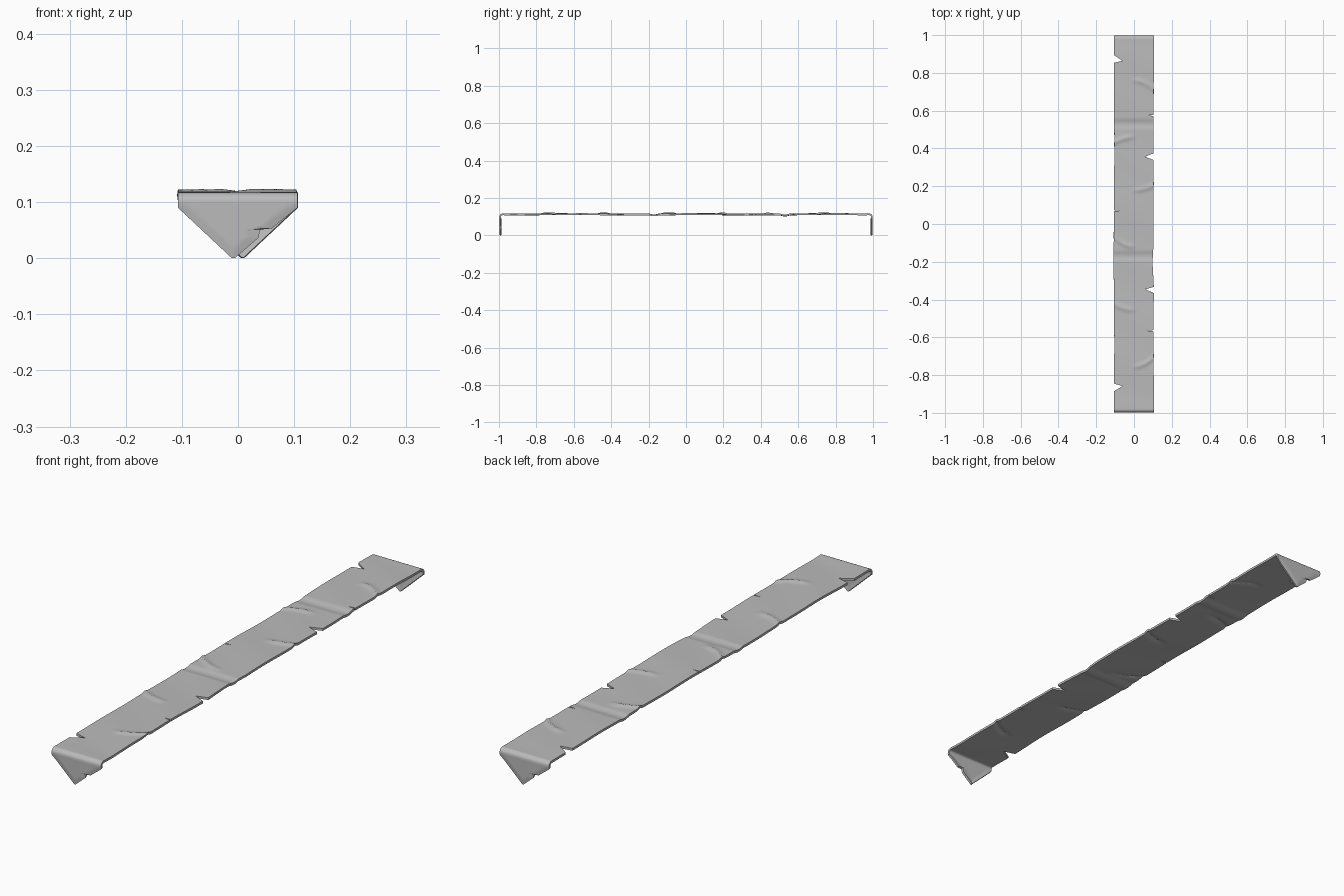
import bpy, bmesh, math

cube = bpy.data.objects.get("Cube")
if cube:
    bpy.data.objects.remove(cube)

HALF, TOP, RADIUS, THICK = 0.98, 0.117, 0.018, 0.009
ARC = RADIUS * math.pi / 2
DROP = TOP - RADIUS
END = HALF + ARC + DROP          # length along the sheet to the pointed tip
COLUMNS = 28


def interpolate(points, s):
    for (s0, x0), (s1, x1) in zip(points, points[1:]):
        if s <= s1:
            return x0 + (x1 - x0) * (s - s0) / (s1 - s0)
    return points[-1][1]


# Outline of the pointed hanging ends, as (height, x)
plain_side = [(0, -0.011), (0.09, -0.107)]
torn_side = [(0, -0.006), (0.036, 0.036), (0.051, 0.04), (0.053, 0.06), (0.09, 0.106)]


def front(side):
    return [(z - END, x) for z, x in side]


def back(side):
    return [(END - z, -x) for z, x in reversed(side)]


def notch(y, edge, tip, below, above, lean=0.0):
    return [(y - below, edge), (y + lean, tip), (y + above, edge)]


# Long edges, with torn notches and fine slits
left_edge = (front(plain_side)
             + notch(-0.858, -0.107, -0.06, 0.028, 0.013)
             + [(-0.65, -0.104), (-0.2, -0.108)]
             + notch(0.07, -0.106, -0.078, 0.003, 0.003)
             + [(0.4, -0.104)]
             + notch(0.863, -0.107, -0.06, 0.009, 0.032)
             + back(torn_side))
right_edge = (front(torn_side)
              + notch(-0.565, 0.103, 0.072, 0.003, 0.003)
              + notch(-0.346, 0.105, 0.06, 0.02, 0.013)
              + [(-0.2, 0.098), (-0.1, 0.104)]
              + notch(0.356, 0.104, 0.058, 0.017, 0.019)
              + notch(0.575, 0.103, 0.07, 0.003, 0.003)
              + back(plain_side))

# Curved creases: y at the centre line, y at the edge, and side
creases = [(0.76, 0.71, 1), (0.46, 0.43, -1), (0.18, 0.205, 1),
           (-0.12, -0.07, -1), (-0.455, -0.425, -1), (-0.755, -0.705, 1)]
folds = [0.53, -0.17]


def relief(x, y):
    """Wrinkles in the flat stretch of the sheet."""
    h = 0.0012 * math.sin(9 * y + 1) + 0.0008 * math.sin(23 * y + 14 * x)
    for f in folds:
        d = (y - f) / 0.02
        h -= 0.0045 * math.exp(-d ** 4)
    for y0, y1, side in creases:
        u = x * side / 0.105
        if u > -0.15:
            d = y - (y0 + (y1 - y0) * max(u, 0) ** 2)
            fade = min(1, (u + 0.15) / 0.4)
            h += 0.0055 * fade * math.exp(-(d / 0.011) ** 2)
    return h * min(1, max(0, (HALF - abs(y)) / 0.06))


def place(x, s, margin):
    """Bend the flat sheet over both ends."""
    sign, a = (1 if s > 0 else -1), abs(s)
    if a <= HALF:
        return x, s, TOP + relief(x, s)
    if a <= HALF + ARC:
        t = (a - HALF) / RADIUS
        return x, sign * (HALF + RADIUS * math.sin(t)), TOP - RADIUS + RADIUS * math.cos(t)
    # hanging end, thinning inward along its border
    inset = 0.003 * max(0, 1 - margin / 0.016) * min(1, (a - HALF - ARC) / 0.02)
    return x, sign * (HALF + RADIUS + 0.002 - 0.002 - inset), END - a


# Rows at even steps plus every corner of the outline
steps = 230
stations = {round(-END + 2 * END * i / steps, 4) for i in range(steps + 1)}
stations |= {round(s, 4) for s, x in left_edge + right_edge}
for sign in (1, -1):
    stations |= {round(sign * (HALF + ARC * i / 5), 4) for i in range(6)}
stations = sorted(stations)

bm = bmesh.new()
rows = []
for s in stations:
    x0, x1 = interpolate(left_edge, s), interpolate(right_edge, s)
    row = []
    for c in range(COLUMNS + 1):
        x = x0 + (x1 - x0) * c / COLUMNS
        row.append(bm.verts.new(place(x, s, 0.7 * min(x - x0, x1 - x))))
    rows.append(row)
for r0, r1 in zip(rows, rows[1:]):
    for c in range(COLUMNS):
        bm.faces.new((r0[c], r0[c + 1], r1[c + 1], r1[c]))

mesh = bpy.data.meshes.new("draped_strip")
bm.to_mesh(mesh)
bm.free()
strip = bpy.data.objects.new("draped_strip", mesh)
bpy.context.collection.objects.link(strip)

# Grey sheet material
grey = bpy.data.materials.new("plain grey")
grey.use_nodes = True
color = (0.5, 0.5, 0.5, 1)
grey.diffuse_color = color
grey.node_tree.nodes["Principled BSDF"].inputs["Base Color"].default_value = color
mesh.materials.append(grey)

# Sheet thickness and smooth shading
solid = strip.modifiers.new("thickness", "SOLIDIFY")
solid.thickness = THICK
solid.offset = -1
bpy.context.view_layer.objects.active = strip
strip.select_set(True)
bpy.ops.object.modifier_apply(modifier=solid.name)
bpy.ops.object.shade_smooth_by_angle(angle=math.radians(35))
